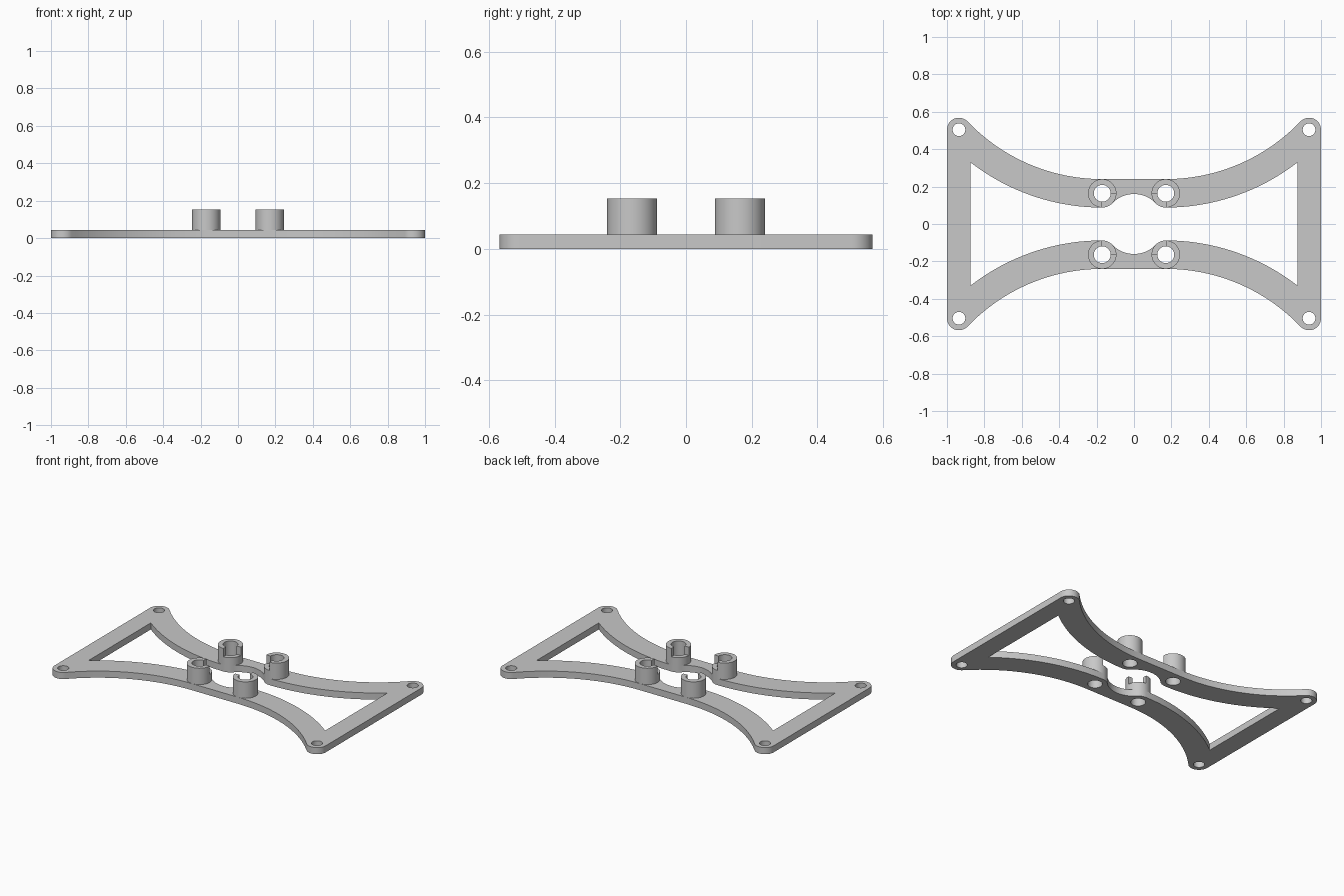
import bpy, bmesh
from math import sin, cos, pi, atan2, acos, hypot

if "Cube" in bpy.data.objects:
    bpy.data.objects.remove(bpy.data.objects["Cube"])

PLATE_Z, LEDGE_Z, TOP_Z = 0.044, 0.098, 0.153
POST, POST_R, BORE_R = (0.17, 0.164), 0.076, 0.045
CORNER, CORNER_R, SCREW_R = (0.936, 0.504), 0.064, 0.034
INNER_X = 0.873
SEG = 48

grey = bpy.data.materials.new("light grey plastic")
grey.diffuse_color = (0.58, 0.58, 0.58, 1)
grey.use_nodes = True
grey.node_tree.nodes["Principled BSDF"].inputs["Base Color"].default_value = grey.diffuse_color


def arc(c, r, a0, a1, n):
    return [(c[0] + r * cos(a0 + (a1 - a0) * i / n),
             c[1] + r * sin(a0 + (a1 - a0) * i / n)) for i in range(n + 1)]


def four_way(q):
    """Mirror a quarter outline into a closed loop."""
    r = q[::-1]
    pts = (q + [(x, -y) for x, y in r] + [(-x, -y) for x, y in q]
           + [(-x, y) for x, y in r])
    return [p for i, p in enumerate(pts)
            if hypot(p[0] - pts[i - 1][0], p[1] - pts[i - 1][1]) > 1e-4]


def finish(ob):
    bpy.ops.object.select_all(action='DESELECT')
    ob.select_set(True)
    bpy.context.view_layer.objects.active = ob
    if ob.type == 'CURVE':
        bpy.ops.object.convert(target='MESH')
        ob = bpy.context.object
    bm = bmesh.new()
    bm.from_mesh(ob.data)
    bmesh.ops.remove_doubles(bm, verts=bm.verts, dist=1e-5)
    bmesh.ops.recalc_face_normals(bm, faces=bm.faces)
    bm.to_mesh(ob.data)
    bm.free()
    ob.data.materials.clear()
    ob.data.materials.append(grey)
    bpy.ops.object.shade_smooth_by_angle(angle=0.6)


# Frame outline: long concave sweep tangent to the rounded corner
side_y = POST[1] + POST_R
dx, dy = CORNER[0] - POST[0], CORNER[1] - side_y
R = (dx * dx + dy * dy - CORNER_R ** 2) / (2 * (dy + CORNER_R))
sweep = (POST[0], side_y + R)
end = atan2(CORNER[1] - sweep[1], dx)
outer = arc(sweep, R, -pi / 2, end, 24) + arc(CORNER, CORNER_R, end + pi, 0, 16)

# Opening: arch between posts, round the post, then the parallel sweep
meet = atan2(POST[1], POST[0])
arch_r = hypot(*POST) - POST_R
R2 = R + 2 * POST_R
stop = -acos((INNER_X - POST[0]) / R2)
inner = (arc((0, 0), arch_r, pi / 2, meet, 12)
         + arc(POST, POST_R, meet + pi, 1.5 * pi, 8)[1:]
         + arc(sweep, R2, -pi / 2, stop, 24)[1:])

# Flat frame with bored posts and corner screw holes
loops = [four_way(outer), four_way(inner)]
for sx in (-1, 1):
    for sy in (-1, 1):
        for c, r in ((POST, BORE_R), (CORNER, SCREW_R)):
            loops.append(arc((sx * c[0], sy * c[1]), r, 0, 2 * pi, SEG)[:-1])
cu = bpy.data.curves.new("frame_plate", 'CURVE')
cu.dimensions, cu.fill_mode, cu.extrude = '2D', 'BOTH', PLATE_Z / 2
for pts in loops:
    sp = cu.splines.new('POLY')
    sp.points.add(len(pts) - 1)
    for p, (x, y) in zip(sp.points, pts):
        p.co = (x, y, 0, 1)
    sp.use_cyclic_u = True
plate = bpy.data.objects.new("frame_plate", cu)
plate.location.z = PLATE_Z / 2
bpy.context.collection.objects.link(plate)
finish(plate)


# Hollow post with the quarter facing the middle cut down to a ledge
def post(name, sx, sy):
    bm = bmesh.new()
    c = (sx * POST[0], sy * POST[1])
    out, bore = arc(c, POST_R, 0, 2 * pi, SEG), arc(c, BORE_R, 0, 2 * pi, SEG)

    def quad(*co):
        bm.faces.new([bm.verts.new(v) for v in co])

    def wall(p, q, z0, z1):
        quad((*p, z0), (*q, z0), (*q, z1), (*p, z1))

    def is_low(i):
        a = 2 * pi * (i + 0.5) / SEG
        return cos(a) * sx < 0 and sin(a) * sy < 0

    for i in range(SEG):
        low = is_low(i)
        z = LEDGE_Z if low else TOP_Z
        quad((*out[i], z), (*out[i + 1], z), (*bore[i + 1], z), (*bore[i], z))
        for ring in (out, bore):
            wall(ring[i], ring[i + 1], PLATE_Z, LEDGE_Z)
            if not low:
                wall(ring[i], ring[i + 1], LEDGE_Z, TOP_Z)
        if low != is_low(i - 1):
            wall(out[i], bore[i], LEDGE_Z, TOP_Z)
    me = bpy.data.meshes.new(name)
    bm.to_mesh(me)
    bm.free()
    ob = bpy.data.objects.new(name, me)
    bpy.context.collection.objects.link(ob)
    finish(ob)


for sx, xn in ((-1, "left"), (1, "right")):
    for sy, yn in ((-1, "front"), (1, "back")):
        post(f"{yn}_{xn}_post", sx, sy)
